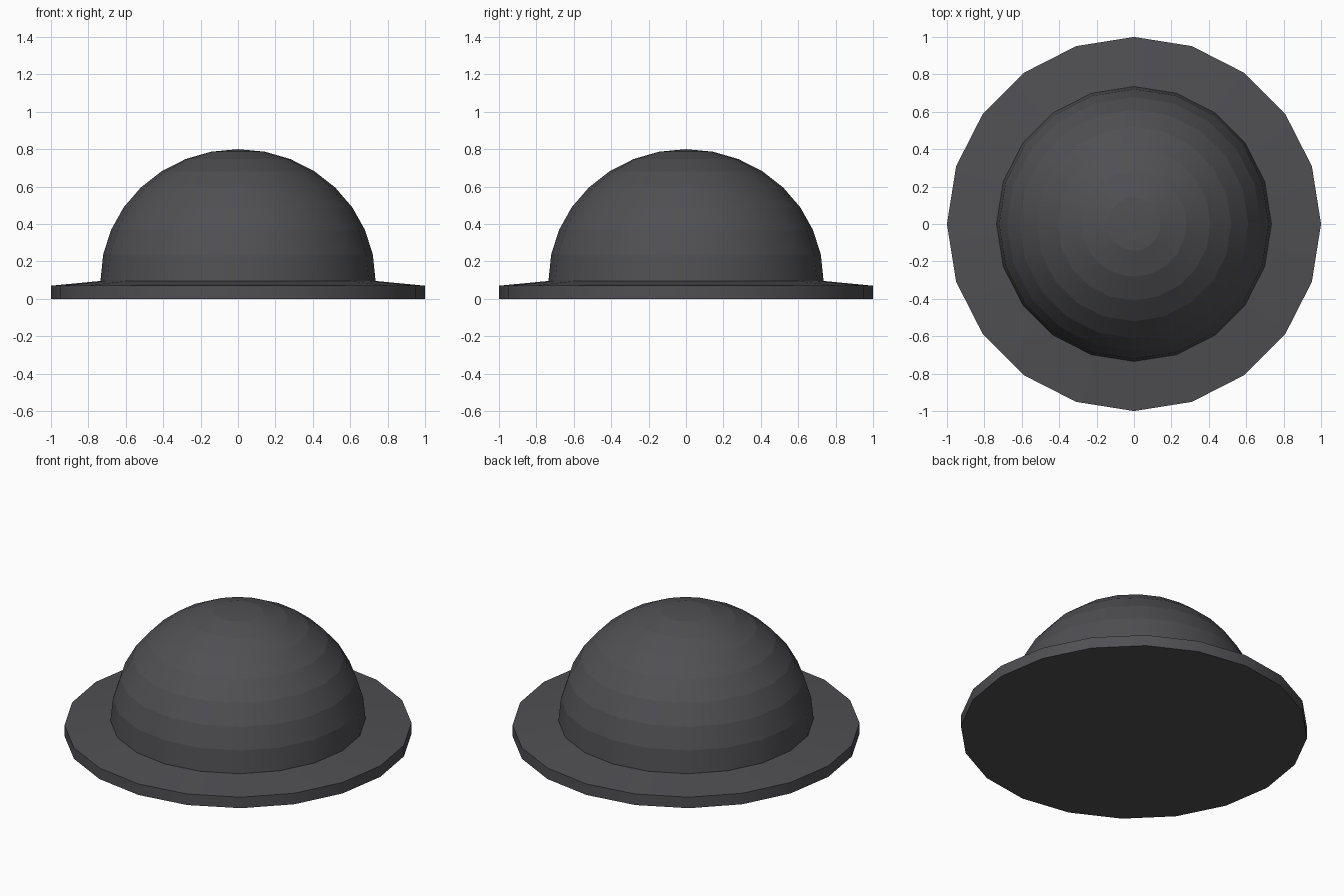
import bpy, bmesh
from math import sin, cos, pi

SIDES = 20

cube = bpy.data.objects.get("Cube")
if cube:
    bpy.data.objects.remove(cube, do_unlink=True)

felt = bpy.data.materials.new("charcoal_felt")
felt.use_nodes = True
felt.diffuse_color = (0.08, 0.08, 0.088, 1)
bsdf = felt.node_tree.nodes["Principled BSDF"]
bsdf.inputs["Base Color"].default_value = felt.diffuse_color
bsdf.inputs["Roughness"].default_value = 0.9


def lathe(name, profile):
    """Turn (radius, height) points around z, from bottom to top; radius 0 makes a pole."""
    bm = bmesh.new()
    rings = []
    for r, z in profile:
        count = SIDES if r > 0 else 1
        rings.append([bm.verts.new((r * cos(2 * pi * i / SIDES), r * sin(2 * pi * i / SIDES), z))
                      for i in range(count)])
    for low, high in zip(rings, rings[1:]):
        for i in range(SIDES):
            j = (i + 1) % SIDES
            quad = [low[i % len(low)], low[j % len(low)], high[j % len(high)], high[i % len(high)]]
            bm.faces.new(list(dict.fromkeys(quad)))
    # Smooth around the axis, crisp between the bands
    for face in bm.faces:
        face.smooth = True
    for edge in bm.edges:
        a, b = edge.verts
        edge.smooth = abs(a.co.z - b.co.z) > 1e-5
    bmesh.ops.recalc_face_normals(bm, faces=bm.faces)
    mesh = bpy.data.meshes.new(name)
    bm.to_mesh(mesh)
    bm.free()
    mesh.materials.append(felt)
    obj = bpy.data.objects.new(name, mesh)
    bpy.context.collection.objects.link(obj)
    return obj


# Brim: a thin disc with a gently sloping top
lathe("brim", [(0, 0), (1, 0), (1, 0.07), (0.72, 0.097), (0, 0.097)])

# Crown: slightly flattened half sphere sitting on the brim
BANDS = 8
dome = [(0.735 * cos(pi / 2 * k / BANDS), 0.1 + 0.7 * sin(pi / 2 * k / BANDS)) for k in range(BANDS)]
lathe("crown", [(0.735, 0.09)] + dome + [(0, 0.8)])
